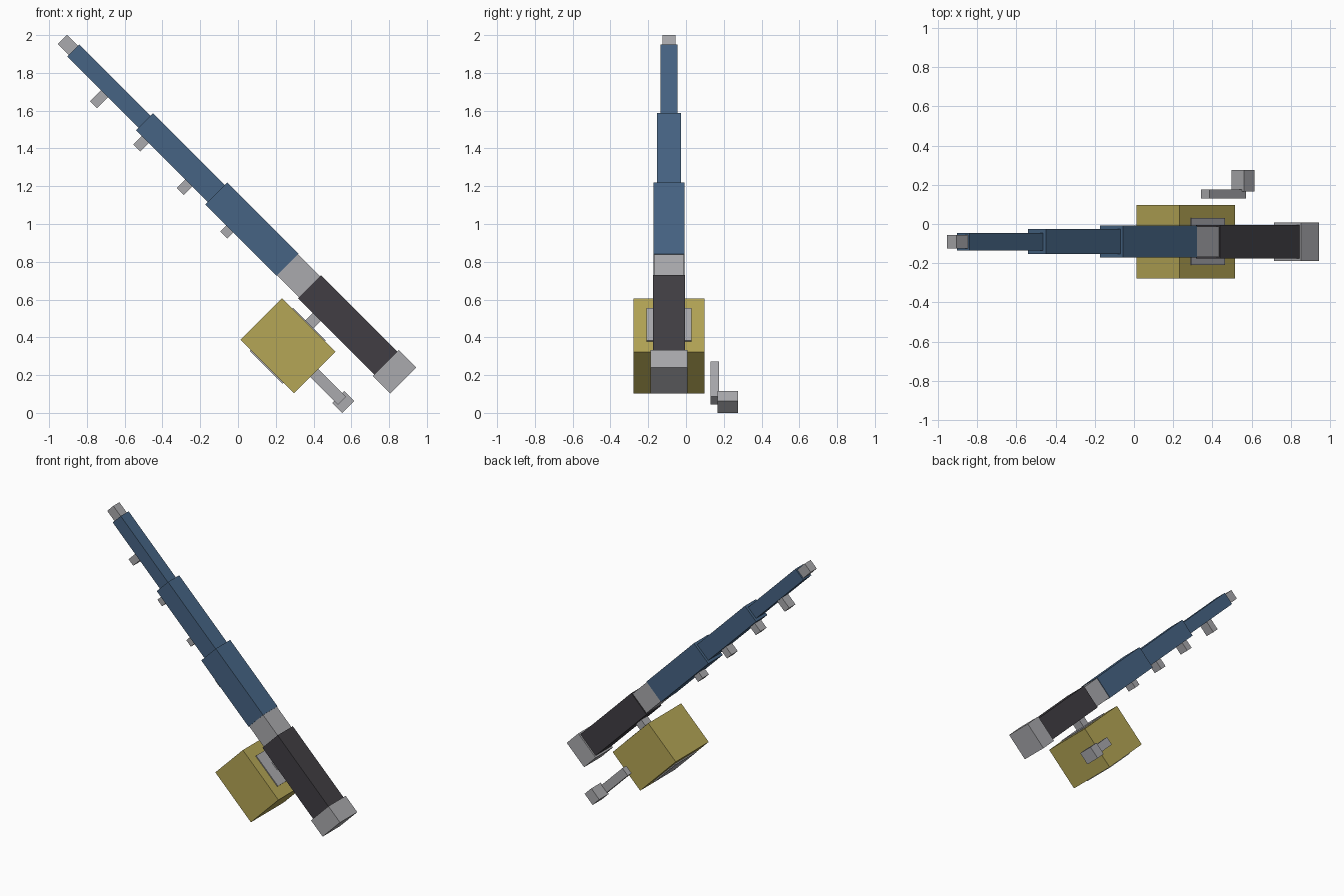
import bpy
import math
from mathutils import Matrix, Vector

default = bpy.data.objects.get("Cube")
if default:
    bpy.data.objects.remove(default, do_unlink=True)


def material(name, rgb):
    mat = bpy.data.materials.new(name)
    mat.use_nodes = True
    colour = (*rgb, 1.0)
    mat.diffuse_color = colour
    mat.node_tree.nodes["Principled BSDF"].inputs["Base Color"].default_value = colour
    return mat


blue = material("rod blue", (0.061, 0.127, 0.23))
grey = material("metal grey", (0.40, 0.40, 0.42))
dark = material("grip charcoal", (0.052, 0.048, 0.056))
yellow = material("reel yellow", (0.46, 0.38, 0.092))

# The rod leans at 45 degrees: tilted z runs along it, tilted x across it
TILT = Matrix.Rotation(math.radians(-45), 4, 'Y')
AXIS_X, AXIS_Y = 0.74, -0.09


def box(name, mat, across, depth, along):
    """Tilted box from (low, high) ranges across, in depth and along the rod."""
    ranges = (across, depth, along)
    centre = Vector([(a + b) / 2 for a, b in ranges])
    size = [b - a for a, b in ranges]
    bpy.ops.mesh.primitive_cube_add(size=1)
    obj = bpy.context.object
    obj.name = name
    obj.data.materials.append(mat)
    obj.matrix_world = TILT @ Matrix.Translation(centre) @ Matrix.Diagonal((*size, 1))
    return obj


def around(centre, width):
    return (centre - width / 2, centre + width / 2)


# Rod pieces stacked from butt to tip
rod = [
    ("butt_cap", grey, 0.196, -0.498, -0.367),
    ("grip", dark, 0.172, -0.367, 0.205),
    ("grip_collar", grey, 0.157, 0.205, 0.369),
    ("lower_rod", blue, 0.164, 0.369, 0.902),
    ("middle_rod", blue, 0.127, 0.902, 1.44),
    ("upper_rod", blue, 0.09, 1.44, 1.973),
    ("tip", grey, 0.069, 1.973, 2.056),
]
for name, mat, width, start, end in rod:
    box(name, mat, around(AXIS_X, width), around(AXIS_Y, width), (start, end))

# Line guides under the rod
for i in range(4):
    box(f"line_guide_{i + 1}", grey, (0.612, 0.72), around(AXIS_Y, 0.07),
        around(0.72 + i * 0.325, 0.052))

# Reel with its side plates and stem
box("reel_body", yellow, (0.283, 0.593), around(AXIS_Y, 0.375), (-0.137, 0.264))
box("reel_plates", grey, (0.275, 0.60), around(AXIS_Y, 0.24), (-0.058, 0.187))
box("reel_stem", grey, (0.59, 0.67), around(AXIS_Y, 0.07), (0.035, 0.095))

# Crank handle beside the reel
box("crank_arm", grey, (0.404, 0.464), (0.13, 0.175), (-0.343, -0.08))
box("crank_knob", grey, (0.39, 0.48), (0.167, 0.275), (-0.39, -0.315))
